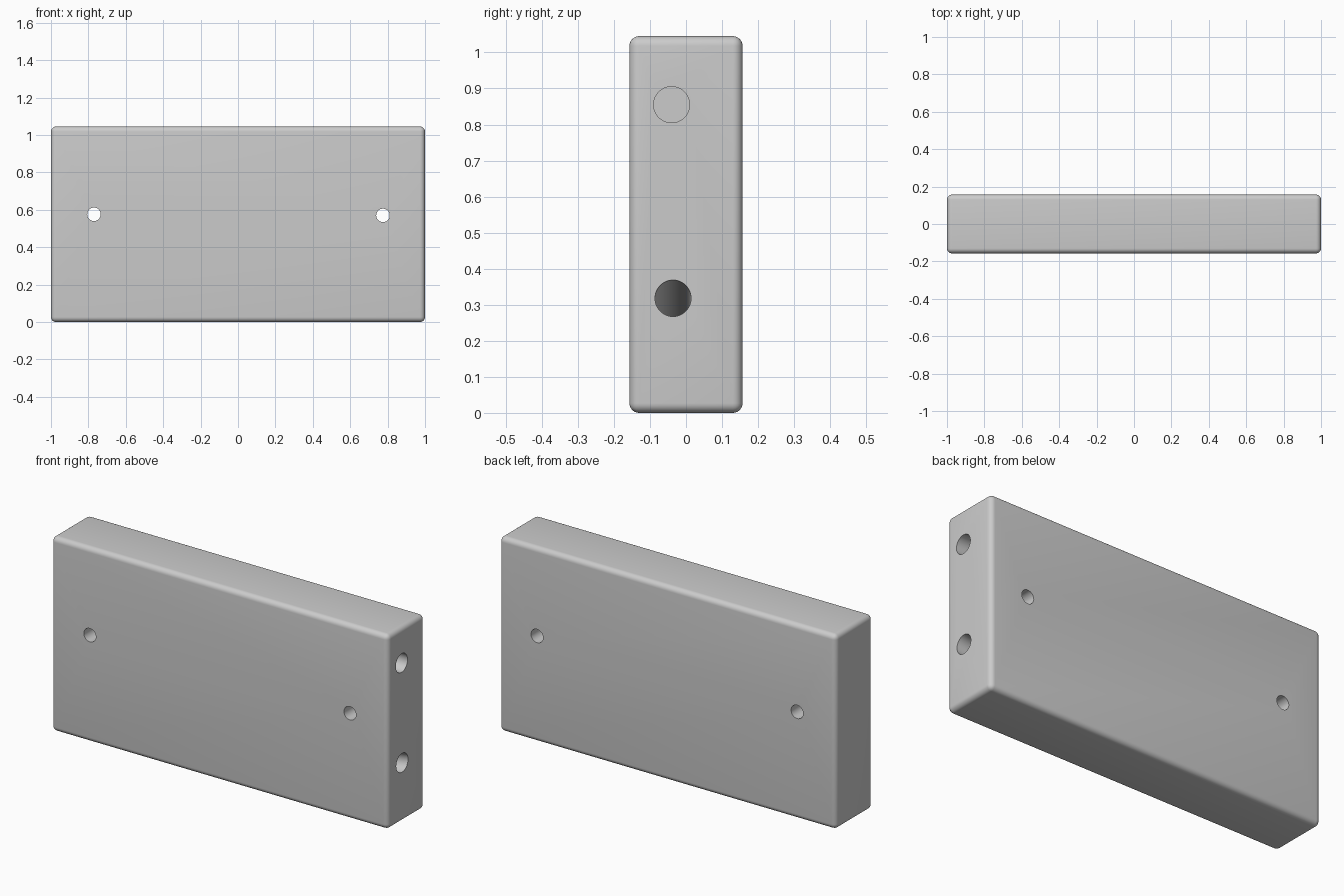
import bpy
from math import radians, sin, cos
from mathutils import Vector

if "Cube" in bpy.data.objects:
    bpy.data.objects.remove(bpy.data.objects["Cube"])

W, D, H = 2.0, 0.314, 1.045


def drill(target, name, loc, rot, radius, depth):
    """Cut a round hole centred on loc with a hidden cylinder."""
    bpy.ops.mesh.primitive_cylinder_add(vertices=48, radius=radius, depth=depth,
                                        location=loc, rotation=rot)
    cutter = bpy.context.object
    cutter.name = name
    mod = target.modifiers.new(name, 'BOOLEAN')
    mod.operation = 'DIFFERENCE'
    mod.solver = 'EXACT'
    mod.object = cutter
    bpy.context.view_layer.objects.active = target
    bpy.ops.object.modifier_apply(modifier=mod.name)
    bpy.data.objects.remove(cutter, do_unlink=True)


# Rounded rectangular block
bpy.ops.mesh.primitive_cube_add(size=1, location=(0, 0, H / 2))
block = bpy.context.object
block.name = "drilled_block"
block.scale = (W, D, H)
bpy.ops.object.transform_apply(location=True, rotation=False, scale=True)
bevel = block.modifiers.new("rounded_edges", 'BEVEL')
bevel.width = 0.027
bevel.segments = 6
bpy.ops.object.modifier_apply(modifier=bevel.name)

# Mounting holes through the front and back
for x, z in ((-0.77, 0.576), (0.775, 0.57)):
    drill(block, "mounting_hole", (x, 0, z), (radians(90), 0, 0), 0.036, 1)

# Blind ports in the right end: upper level, lower sloping down inward
for y, z, slope, reach in ((-0.04, 0.855, 0, 0.5), (-0.036, 0.318, 9, 0.7)):
    a = radians(slope)
    axis = Vector((cos(a), 0, sin(a)))
    length = reach + 0.1
    centre = Vector((W / 2, y, z)) + axis * (0.1 - length / 2)
    drill(block, "end_port", centre, (0, radians(90) - a, 0), 0.05, length)

# Smooth rounds with crisp hole rims
bpy.ops.object.select_all(action='DESELECT')
block.select_set(True)
bpy.context.view_layer.objects.active = block
bpy.ops.object.shade_smooth_by_angle(angle=radians(30))
